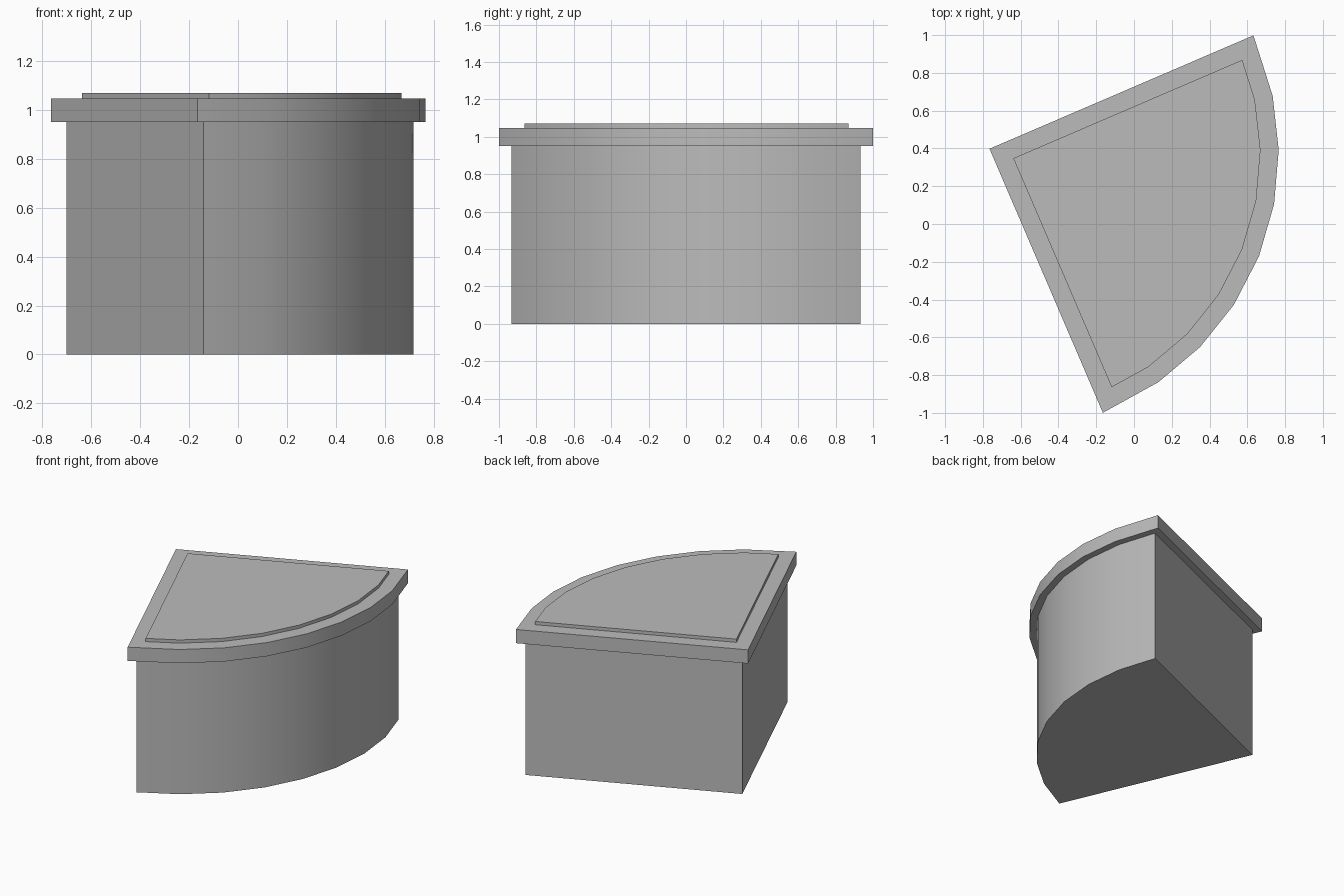
import bpy, bmesh, math
from mathutils import Vector

cube = bpy.data.objects.get("Cube")
if cube:
    bpy.data.objects.remove(cube, do_unlink=True)

CORNER = Vector((-0.702, 0.373))
RADIUS = 1.42
START = math.radians(-66.75)
SEGMENTS = 8
BORDER = 0.048

grey = bpy.data.materials.new("plain grey")
grey.use_nodes = True
grey.diffuse_color = (0.5, 0.5, 0.5, 1)
grey.node_tree.nodes["Principled BSDF"].inputs["Base Color"].default_value = (0.5, 0.5, 0.5, 1)

# Quarter-round footprint, counter-clockwise from the square corner
footprint = [CORNER]
for i in range(SEGMENTS + 1):
    a = START + i * math.pi / 2 / SEGMENTS
    footprint.append(CORNER + RADIUS * Vector((math.cos(a), math.sin(a))))


def offset(points, d):
    """Grow (or shrink) a convex outline by d with mitred corners."""
    result = []
    for i, p in enumerate(points):
        before = (p - points[i - 1]).normalized()
        after = (points[(i + 1) % len(points)] - p).normalized()
        n1 = Vector((before.y, -before.x))
        n2 = Vector((after.y, -after.x))
        result.append(p + (n1 + n2) * d / (1 + n1.dot(n2)))
    return result


def prism(name, points, bottom, top):
    bm = bmesh.new()
    base = bm.faces.new([bm.verts.new((p.x, p.y, bottom)) for p in points])
    extruded = bmesh.ops.extrude_face_region(bm, geom=[base], use_keep_orig=True)
    raised = [g for g in extruded["geom"] if isinstance(g, bmesh.types.BMVert)]
    bmesh.ops.translate(bm, verts=raised, vec=(0, 0, top - bottom))
    bmesh.ops.recalc_face_normals(bm, faces=bm.faces)
    mesh = bpy.data.meshes.new(name)
    bm.to_mesh(mesh)
    bm.free()
    mesh.materials.append(grey)
    obj = bpy.data.objects.new(name, mesh)
    bpy.context.collection.objects.link(obj)
    bpy.ops.object.select_all(action="DESELECT")
    obj.select_set(True)
    bpy.context.view_layer.objects.active = obj
    bpy.ops.object.shade_smooth_by_angle(angle=math.radians(30))


# Cabinet body, overhanging slab and raised top panel
prism("cabinet_body", footprint, 0, 0.95)
prism("top_slab", offset(footprint, BORDER), 0.95, 1.047)
prism("raised_panel", offset(footprint, -BORDER), 1.047, 1.07)
